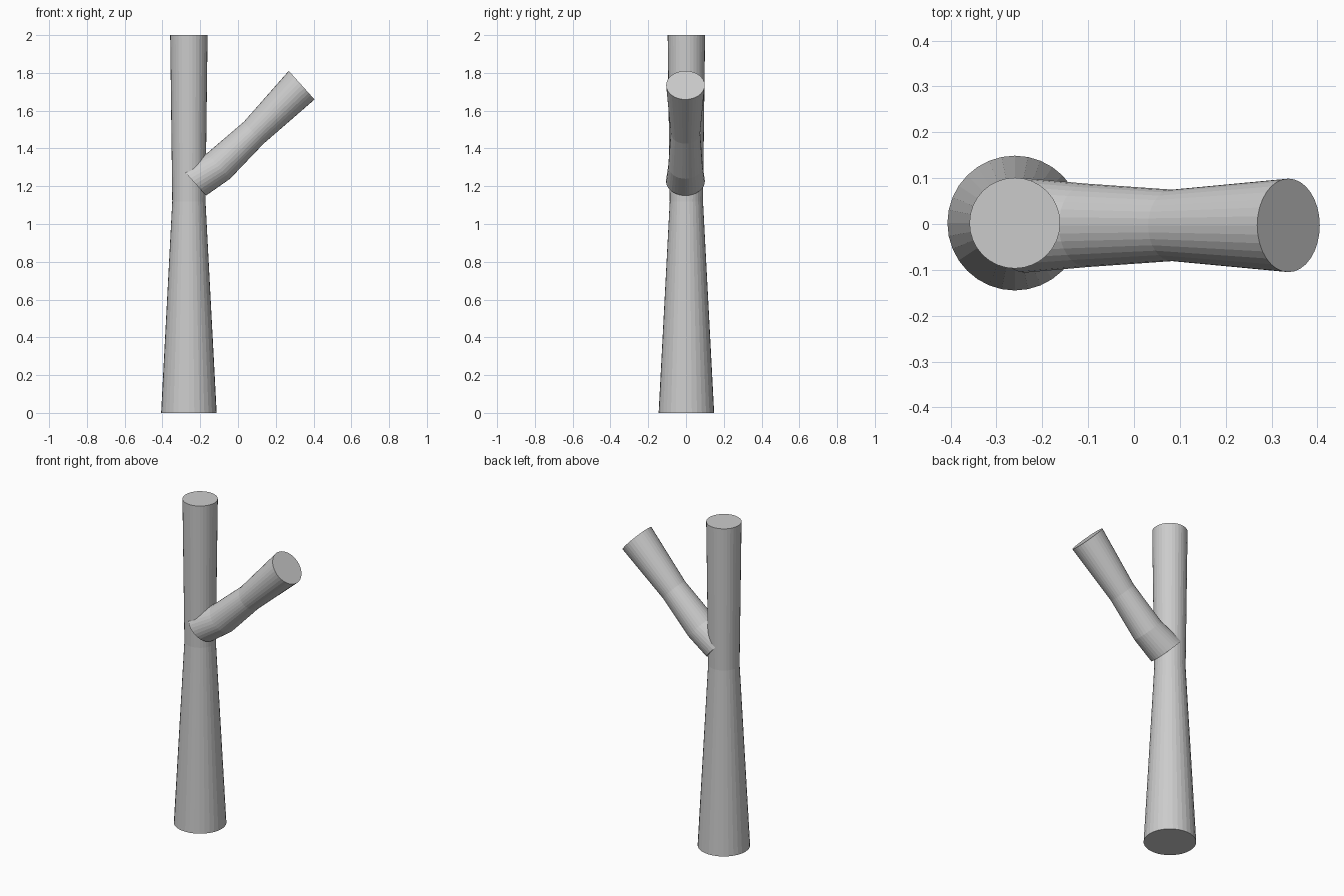
import bpy, bmesh, math
from mathutils import Matrix, Vector

if "Cube" in bpy.data.objects:
    bpy.data.objects.remove(bpy.data.objects["Cube"])

SIDES = 32


def limb(name, rings, tilt):
    """Capped tube through (x, y, z, radius) rings, all leaning by tilt about y."""
    bm = bmesh.new()
    rot = Matrix.Rotation(tilt, 3, 'Y')
    loops = []
    for x, y, z, r in rings:
        loop = []
        for i in range(SIDES):
            a = 2 * math.pi * i / SIDES
            offset = rot @ Vector((r * math.sin(a), r * math.cos(a), 0))
            loop.append(bm.verts.new(Vector((x, y, z)) + offset))
        loops.append(loop)
    for low, high in zip(loops, loops[1:]):
        for i in range(SIDES):
            j = (i + 1) % SIDES
            bm.faces.new((low[i], low[j], high[j], high[i]))
    bm.faces.new(loops[0])
    bm.faces.new(loops[-1])
    bmesh.ops.recalc_face_normals(bm, faces=bm.faces)
    mesh = bpy.data.meshes.new(name)
    bm.to_mesh(mesh)
    bm.free()
    obj = bpy.data.objects.new(name, mesh)
    bpy.context.collection.objects.link(obj)
    return obj


# Upright trunk, pinched just above the middle
limb("trunk", [(-0.26, 0.002, 0, 0.147),
               (-0.26, 0.002, 1.12, 0.088),
               (-0.26, 0.002, 2, 0.099)], 0)

# Side branch rising to the right, narrow at its waist
limb("branch", [(-0.238, -0.003, 1.227, 0.103),
                (-0.103, -0.003, 1.307, 0.091),
                (0.083, -0.003, 1.483, 0.078),
                (0.337, -0.003, 1.735, 0.102)], math.radians(48))
